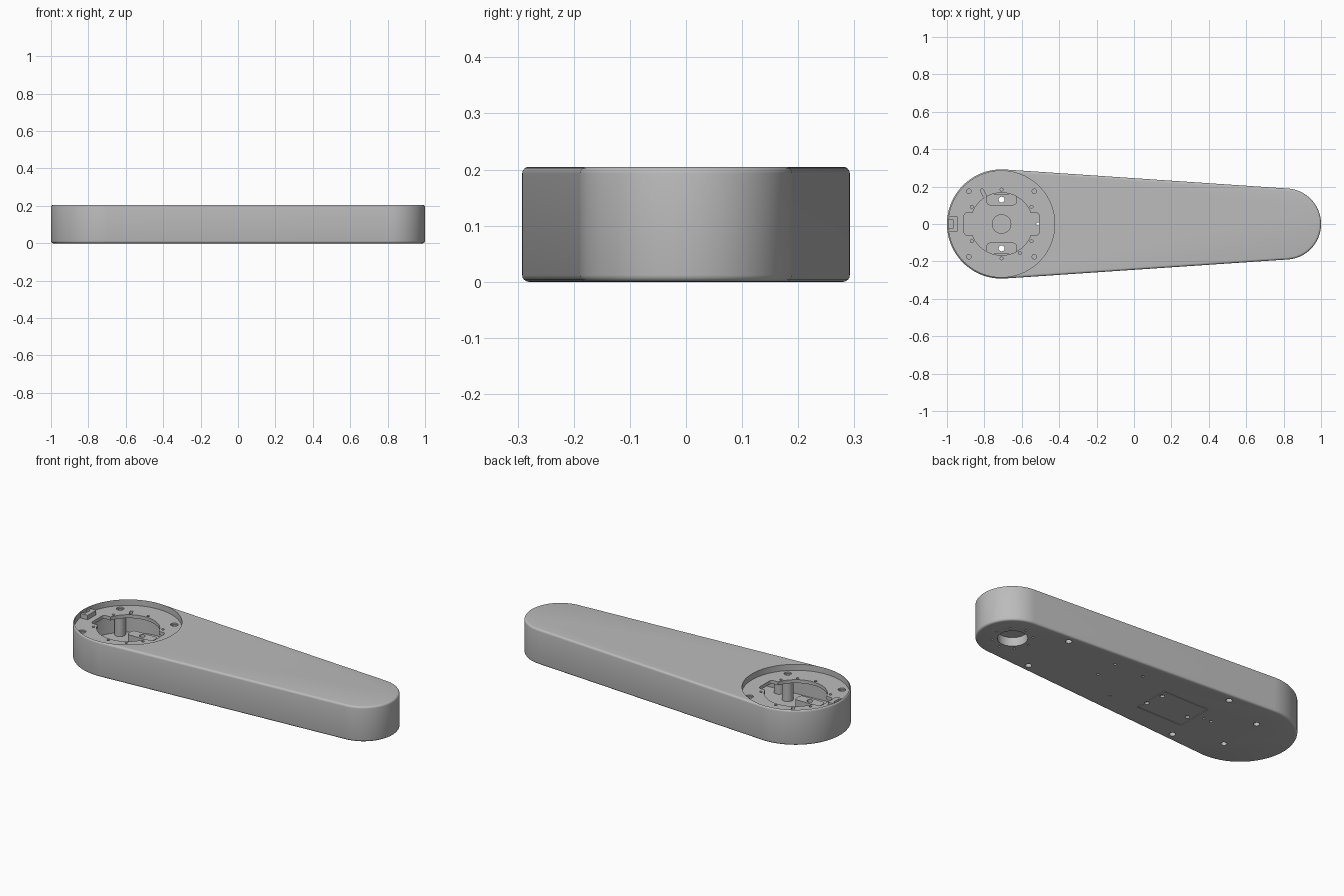
import bpy, bmesh
from math import cos, sin, pi, radians
from mathutils import Vector
from mathutils.geometry import convex_hull_2d

cube = bpy.data.objects.get("Cube")
if cube:
    bpy.data.objects.remove(cube, do_unlink=True)

grey = bpy.data.materials.new("plain_grey")
grey.use_nodes = True
grey.diffuse_color = (0.5, 0.5, 0.5, 1)
grey.node_tree.nodes["Principled BSDF"].inputs["Base Color"].default_value = (0.5, 0.5, 0.5, 1)

HUB = -0.708      # centre of the wide end
TIP = 0.81        # centre of the narrow end
FLOOR = 0.02      # inside floor of the shell
DECK = 0.17       # floor of the round well


def prism(bm, circles, z0, z1, seg=32):
    """Upright solid whose outline wraps the given (x, y, radius) circles."""
    pts = [Vector((x + r * cos(2 * pi * i / seg), y + r * sin(2 * pi * i / seg)))
           for x, y, r in circles for i in range(seg)]
    ring = [bm.verts.new((pts[i].x, pts[i].y, z0)) for i in convex_hull_2d(pts)]
    face = bm.faces.new(ring)
    up = bmesh.ops.extrude_face_region(bm, geom=[face])["geom"]
    top = [v for v in up if isinstance(v, bmesh.types.BMVert)]
    bmesh.ops.translate(bm, verts=top, vec=(0, 0, z1 - z0))


def block(x0, x1, y0, y1, r):
    """Corner circles of a rounded rectangle."""
    return [(x, y, r) for x in (x0 + r, x1 - r) for y in (y0 + r, y1 - r)]


def solid(name, parts):
    """Object made from separate prisms: (circles, z0, z1[, segments])."""
    bm = bmesh.new()
    for p in parts:
        prism(bm, *p)
    bmesh.ops.recalc_face_normals(bm, faces=bm.faces[:])
    mesh = bpy.data.meshes.new(name)
    bm.to_mesh(mesh)
    bm.free()
    mesh.materials.append(grey)
    ob = bpy.data.objects.new(name, mesh)
    bpy.context.collection.objects.link(ob)
    return ob


def apply(ob, mod):
    with bpy.context.temp_override(object=ob, active_object=ob, selected_objects=[ob]):
        bpy.ops.object.modifier_apply(modifier=mod.name)


def cut(ob, parts):
    """Subtract the prisms, or a ready cutter object, from ob."""
    cutter = solid("cutter", parts) if isinstance(parts, list) else parts
    cutter.hide_render = True
    mod = ob.modifiers.new("cut", "BOOLEAN")
    mod.operation = "DIFFERENCE"
    mod.solver = "EXACT"
    mod.object = cutter
    apply(ob, mod)
    bpy.data.objects.remove(cutter, do_unlink=True)


def smooth(ob):
    bpy.ops.object.select_all(action="DESELECT")
    ob.select_set(True)
    bpy.context.view_layer.objects.active = ob
    bpy.ops.object.shade_smooth_by_angle(angle=radians(30))


# Tapered arm with softened top and bottom edges
body = solid("arm_body", [([(HUB, 0, 0.292), (TIP, 0, 0.19)], 0, 0.205, 128)])
bevel = body.modifiers.new("edges", "BEVEL")
bevel.width = 0.012
bevel.segments = 4
bevel.limit_method = "ANGLE"
bevel.angle_limit = radians(40)
apply(body, bevel)

# Hollow inside, leaving screw columns, floor pads and the tip socket solid
corners = [(HUB + sx * 0.175, sy * 0.175) for sx in (-1, 1) for sy in (-1, 1)]
base_screws = [(x, s * y) for x, y in ((0.57, 0.16), (-0.445, 0.225)) for s in (-1, 1)]
cavity = solid("cavity", [([(HUB, 0, 0.27), (TIP, 0, 0.17)], FLOOR, 0.15, 96)])
keep = [([(x, y, 0.03)], 0, 0.2) for x, y in corners + base_screws]
keep += [(block(HUB - 0.08, HUB + 0.08, s * 0.13 - 0.03, s * 0.13 + 0.03, 0.018), 0, 0.075)
         for s in (-1, 1)]
keep += [([(HUB, 0, 0.052)], 0, 0.035), ([(TIP, 0, 0.12)], 0, 0.2)]
cut(cavity, keep)
cut(body, cavity)

# Round well and its opening with side notches
cut(body, [([(HUB, 0, 0.284)], DECK, 0.3, 96)])
cut(body, [([(HUB, 0, 0.167)], 0.14, 0.25, 64)])
cut(body, [(block(HUB - 0.2, HUB + 0.2, -0.06, 0.06, 0.015), 0.13, 0.26)])

# Deck holes: countersunk corner screws, a ring of pins and a slot
cut(body, [([(x, y, 0.02)], DECK - 0.008, 0.19) for x, y in corners])
deck = [([(x, y, 0.012)], 0.08, 0.2, 16) for x, y in corners]
deck += [([(HUB + 0.184 * cos(a), 0.184 * sin(a), 0.008)], 0.14, 0.2, 16)
         for a in [radians(30 + 60 * k) for k in range(6)] + [radians(-58)]]
deck.append(([(HUB - 0.105, 0.18, 0.008), (HUB - 0.09, 0.15, 0.008)], 0.14, 0.2, 16))
cut(body, deck)

# Underside holes: through holes, blind screws, tip socket with pins, vents
under = [([(HUB, s * 0.13, 0.016)], -0.1, 0.3) for s in (-1, 1)]
under += [([(x, y, 0.017)], -0.1, 0.06) for x, y in base_screws]
under += [([(TIP, 0, 0.078)], -0.1, 0.05, 48)]
under += [([(TIP + 0.105 * cos(k * pi / 4), 0.105 * sin(k * pi / 4), 0.006)], -0.1, 0.015, 12)
          for k in range(8)]
under += [([(x, y, 0.007)], -0.1, 0.012, 12) for x, y in
          ((0.24, 0.135), (0.24, 0), (0.05, 0.13), (0.05, -0.13), (-0.465, 0))]
under.append(([(HUB + 0.194, 0, 0.009)], -0.1, 0.1, 16))
under += [([(x, y, 0.012)], -0.1, 0.012, 16) for x, y in
          ((-0.155, 0.04), (-0.14, -0.065), (-0.39, -0.04))]
cut(body, under)

# Fine seam of the hatch on the underside
x0, x1, y0, y1 = -0.42, -0.13, -0.125, 0.085
seam = [(x0, y0), (x1, y0), (x1, y1), (x0, y1)]
for i in range(4):
    cut(body, [([(*seam[i - 1], 0.002), (*seam[i], 0.002)], -0.01, 0.005, 8)])
smooth(body)

# Small bracket against the well wall
bracket = solid("cable_bracket", [(block(-0.99, -0.942, -0.04, 0.04, 0.003), DECK - 0.005, 0.196, 8)])
cut(bracket, [(block(-1.01, -0.968, -0.025, 0.025, 0.002), DECK, 0.25, 8)])
smooth(bracket)
